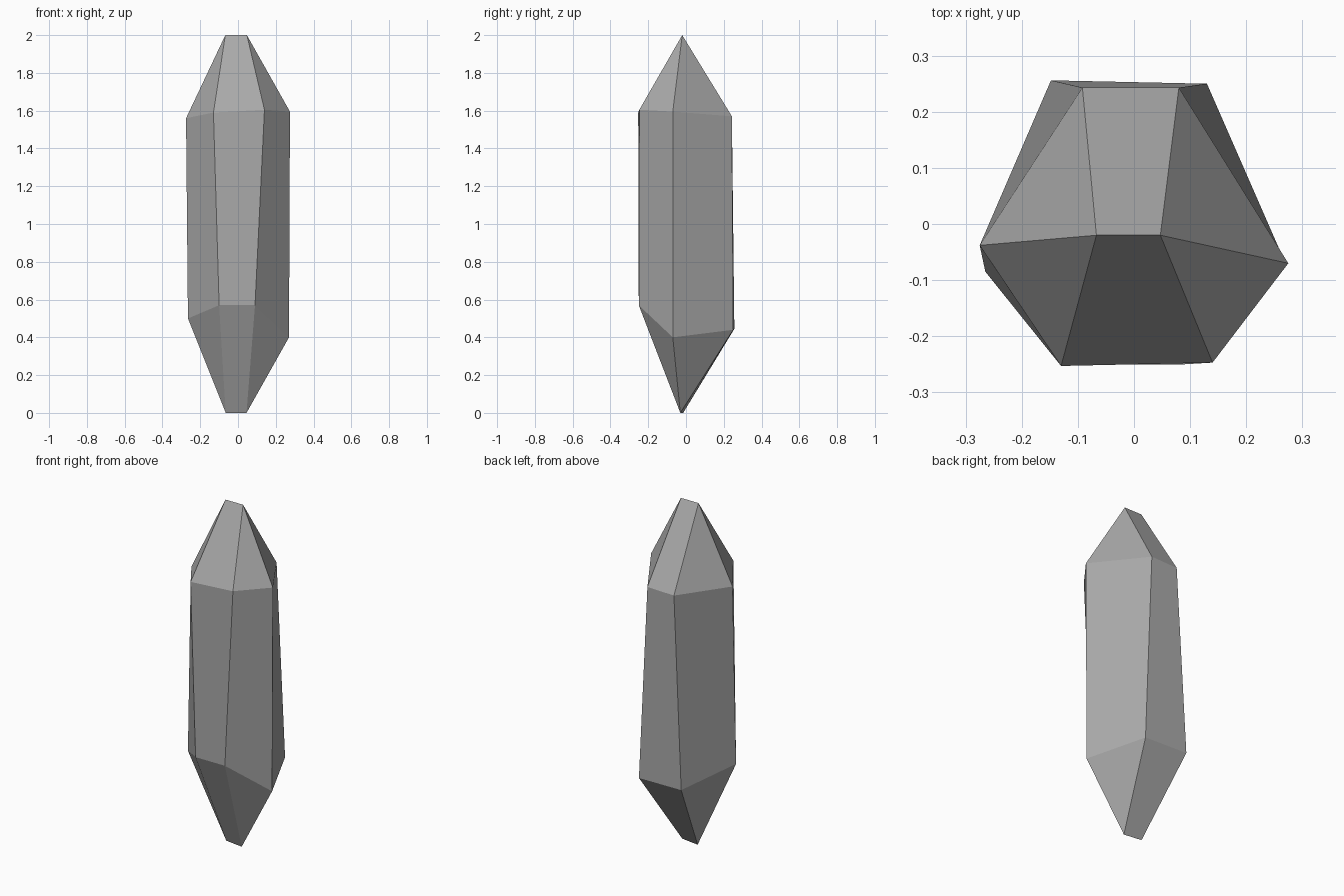
import bpy
import bmesh

if "Cube" in bpy.data.objects:
    bpy.data.objects.remove(bpy.data.objects["Cube"], do_unlink=True)

# Stone material
stone = bpy.data.materials.new("grey stone")
stone.use_nodes = True
grey = (0.4, 0.4, 0.4, 1)
stone.diffuse_color = grey
stone.node_tree.nodes["Principled BSDF"].inputs["Base Color"].default_value = grey

# Six-sided shoulders, in order: left, front left, front right, right, back right, back left
upper_ring = [(-0.275, -0.038, 1.56), (-0.13, -0.253, 1.59), (0.14, -0.247, 1.605),
              (0.275, -0.07, 1.595), (0.08, 0.243, 1.57), (-0.092, 0.243, 1.565)]
lower_ring = [(-0.265, -0.085, 0.5), (-0.1, -0.25, 0.57), (0.09, -0.25, 0.57),
              (0.27, -0.07, 0.4), (0.13, 0.25, 0.44), (-0.148, 0.256, 0.445)]
# Each end closes to a short ridge
top_ridge = [(-0.067, -0.02, 2), (0.047, -0.02, 2)]
bottom_ridge = [(-0.065, -0.015, 0), (0.045, -0.03, 0)]

bm = bmesh.new()


def add_points(points):
    return [bm.verts.new(p) for p in points]


def add_tip(ring, ridge):
    """Close a ring to a ridge: triangles at the sides, quads front and back."""
    left, right = ridge
    for i in range(6):
        a, b = ring[i], ring[(i + 1) % 6]
        if i in (1, 4):
            ends = (right, left) if i == 1 else (left, right)
            bm.faces.new((a, b) + ends)
        else:
            bm.faces.new((a, b, right if i in (2, 3) else left))


upper, lower = add_points(upper_ring), add_points(lower_ring)

# Shaft
for i in range(6):
    j = (i + 1) % 6
    bm.faces.new((lower[i], lower[j], upper[j], upper[i]))

# Tips
add_tip(upper, add_points(top_ridge))
add_tip(lower, add_points(bottom_ridge))

bmesh.ops.recalc_face_normals(bm, faces=bm.faces)
mesh = bpy.data.meshes.new("crystal")
bm.to_mesh(mesh)
bm.free()
mesh.materials.append(stone)
crystal = bpy.data.objects.new("crystal", mesh)
bpy.context.scene.collection.objects.link(crystal)
